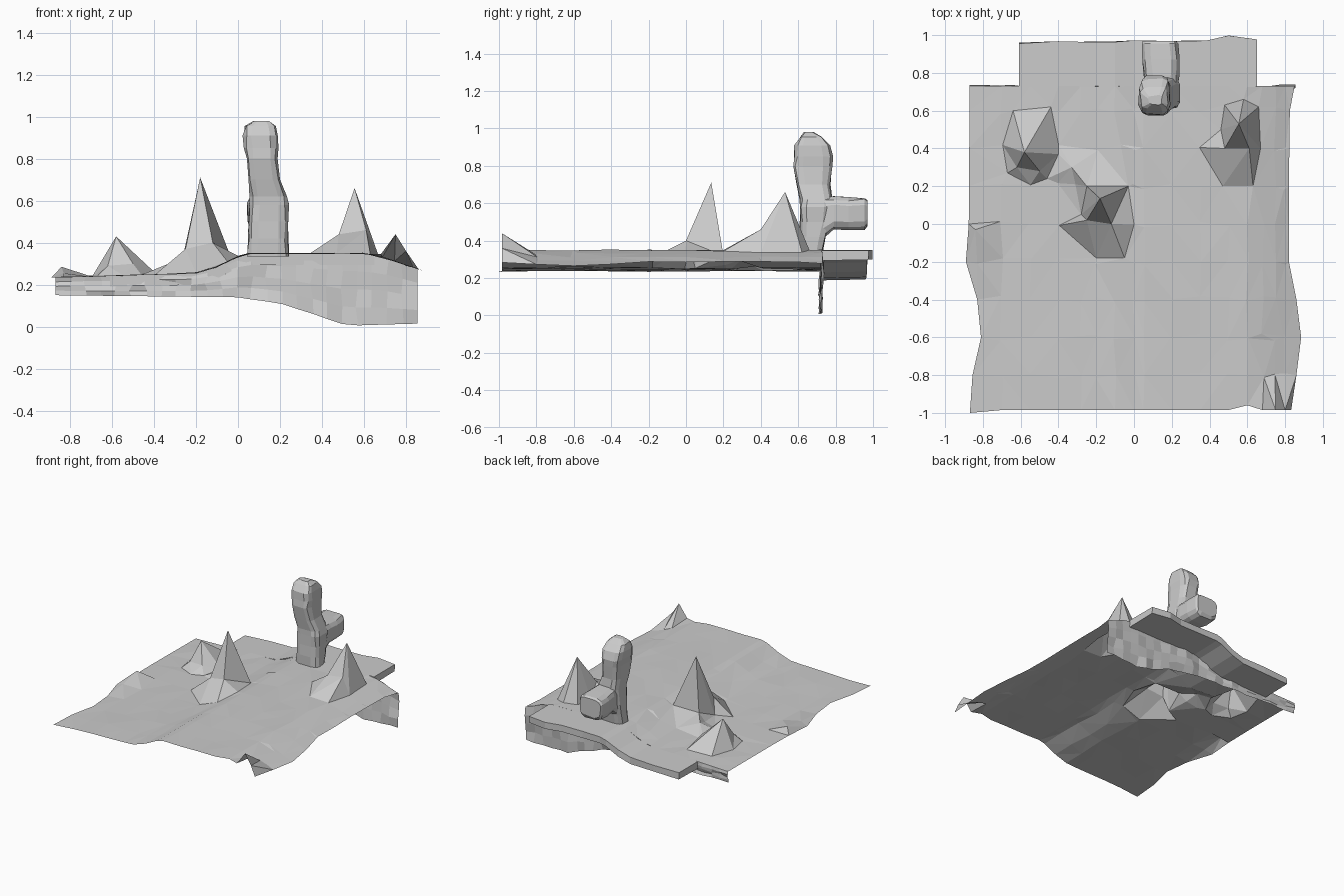
import bpy, math, random
from mathutils import Vector
from mathutils.geometry import delaunay_2d_cdt

if "Cube" in bpy.data.objects:
    bpy.data.objects.remove(bpy.data.objects["Cube"])

random.seed(4)


def jit(a):
    return random.uniform(-a, a)


def lerp(table, v):
    """Piecewise linear lookup in a list of (key, value)."""
    if v <= table[0][0]:
        return table[0][1]
    for (a, p), (b, q) in zip(table, table[1:]):
        if v <= b:
            return p + (q - p) * (v - a) / (b - a)
    return table[-1][1]


def make(name, verts, faces):
    me = bpy.data.meshes.new(name)
    me.from_pydata(verts, [], faces)
    me.update()
    ob = bpy.data.objects.new(name, me)
    bpy.context.collection.objects.link(ob)
    return ob


def loft(name, rings, cap=True):
    """Join closed rings of equal size, optionally closing both ends."""
    n = len(rings[0])
    verts = [p for r in rings for p in r]
    faces = [(i * n + j, i * n + (j + 1) % n, (i + 1) * n + (j + 1) % n, (i + 1) * n + j)
             for i in range(len(rings) - 1) for j in range(n)]
    if cap:
        faces += [tuple(reversed(range(n))), tuple(range(len(verts) - n, len(verts)))]
    return make(name, verts, faces)


def block_ring(a0, a1, b0, b1, place, n=12, rough=0.005):
    """Rounded-square ring spanning a0..a1 by b0..b1, mapped to 3D by place."""
    ring = []
    for k in range(n):
        t = 2 * math.pi * (k + 0.5) / n
        c, s = math.cos(t), math.sin(t)
        c, s = (math.copysign(abs(w) ** 0.5, w) for w in (c, s))
        a = (a0 + a1) / 2 + c * (a1 - a0) / 2
        b = (b0 + b1) / 2 + s * (b1 - b0) / 2
        ring.append(place(a + jit(rough), b + jit(rough)))
    return ring


# Terrain cross-section and edge outlines
GROUND = [(-.87, .235), (-.6, .243), (-.2, .255), (-.1, .285), (0, .335), (.05, .348),
          (.6, .35), (.7, .33), (.85, .275), (.9, .265)]
LEFT = [(-1, -.87), (-.8, -.855), (-.6, -.81), (-.4, -.83), (-.2, -.89), (0, -.875), (.73, -.87)]
RIGHT = [(-1, .83), (-.8, .86), (-.6, .885), (-.4, .86), (-.2, .82), (.2, .82), (.6, .825), (.73, .85)]


def ground(x):
    return lerp(GROUND, x)


# Peaks: apex, inner steep ring, outer foot (z None follows the ground)
PEAKS = [
    [(-.58, .38, .43), (-.62, .3, .29), (-.5, .28, .30), (-.46, .24, None), (-.44, .62, None),
     (-.64, .6, None), (-.67, .27, None)],
    [(-.18, .135, .71), (-.25, .02, .37), (-.12, .0, .40), (-.05, -.18, None), (-.2, -.18, None),
     (-.28, .05, None), (-.25, .2, .32), (-.19, .39, None), (-.07, .42, None), (-.03, .2, None)],
    [(.555, .53, .66), (.48, .4, .44), (.61, .4, .46), (.47, .2, None), (.63, .2, None),
     (.67, .4, None), (.66, .62, None), (.58, .66, None), (.48, .63, None), (.46, .5, None)],
]

# Terrain sheet
cols = [-.87, -.7, -.55, -.4, -.28, -.2, -.1, 0, .05, .2, .35, .5, .6, .68, .75, .8, .85]
rows = [-.985, -.8, -.6, -.4, -.2, 0, .2, .4, .6, .73]
pts, idx = [], {}
for j, y in enumerate(rows):
    for i, x in enumerate(cols):
        px, py = x, y
        if i == 0:
            px = lerp(LEFT, y)
        elif i == len(cols) - 1:
            px = lerp(RIGHT, y)
        elif 0 < j < len(rows) - 1:
            px, py = x + jit(.008), y + jit(.02)
        inside = any(min(p[0] for p in pk) - .02 < px < max(p[0] for p in pk) + .02 and
                     min(p[1] for p in pk) - .02 < py < max(p[1] for p in pk) + .02 for pk in PEAKS)
        if inside:
            continue
        pz = ground(px) + jit(.003)
        if j == 0:
            py = {0: -1.0, 12: -.96}.get(i, y)
            pz = {13: .345, 14: .44, 15: .36}.get(i, pz)
        idx[i, j] = len(pts)
        pts.append((px, py, pz))
n_c, n_r = len(cols) - 1, len(rows) - 1
loop = [idx[i, 0] for i in range(n_c)] + [idx[n_c, j] for j in range(n_r)] + \
       [idx[i, n_r] for i in range(n_c, 0, -1)] + [idx[0, j] for j in range(n_r, 0, -1)]
for pk in PEAKS:
    pts += [(x, y, ground(x) if z is None else z) for x, y, z in pk]
# small rises: left rim and the saddle between two peaks
pts += [(-.84, -.03, .285), (-.83, -.21, .255), (-.33, .3, .30), (-.4, .37, .262), (-.31, .21, .27)]
out = delaunay_2d_cdt([Vector(p[:2]) for p in pts],
                      list(zip(loop, loop[1:] + loop[:1])), [], 1, 1e-5)
make("terrain_sheet",
     [(v.x, v.y, pts[o[0]][2] if o else ground(v.x)) for v, o in zip(out[0], out[3])],
     [tuple(f) for f in out[2]])

# Back ledge: thick slab following the terrain height
BACK = [(-.61, .96), (.1, .97), (.38, .97), (.5, .998), (.65, .975)]
rings = []
for x in (-.61, -.4, -.2, -.1, 0, .05, .2, .38, .5, .65):
    z, yb = (ground(x) if x < .6 else .348), lerp(BACK, x)
    rings.append([(x, .725, z), (x, .725, z - .055), (x, yb, z - .05), (x, yb + jit(.005), z)])
loft("back_ledge", rings)

# Hanging wall under the back edge of the sheet
BOTTOM = [(-.87, .15), (0, .14), (.2, .11), (.4, .045), (.52, .005), (.86, .015)]
nx, nz = 24, 4
verts, faces = [], []
for i in range(nx + 1):
    x = -.87 + 1.725 * i / nx
    for k in range(nz + 1):
        t = k / nz
        z = ground(x) * (1 - t) + lerp(BOTTOM, x) * t
        mid = 0 if k == 0 else 1
        verts.append((x + (jit(.008) if 0 < i < nx else 0), .73 - .012 * t + mid * jit(.013), z))
for i in range(nx):
    for k in range(nz):
        a = i * (nz + 1) + k
        faces.append((a, a + nz + 1, a + nz + 2, a + 1))
make("hanging_wall", verts, faces)

# Rock pillar: (z, x0, x1, y0, y1)
PILLAR = [(.335, .045, .24, .61, .73), (.42, .05, .24, .61, .75), (.5, .05, .24, .61, .77),
          (.58, .055, .24, .605, .78), (.62, .055, .23, .61, .78), (.7, .05, .2, .59, .77),
          (.8, .04, .19, .57, .78), (.85, .03, .19, .575, .785), (.91, .025, .19, .58, .77),
          (.955, .035, .18, .61, .73), (.98, .075, .15, .63, .68)]
loft("rock_pillar", [block_ring(x0, x1, y0, y1, lambda a, b, z=z: (a, b, z))
                     for z, x0, x1, y0, y1 in PILLAR])

# Rear arm of the pillar: (y, x0, x1, z0, z1)
ARM = [(.97, .05, .225, .48, .62), (.955, .04, .235, .46, .632), (.87, .045, .24, .455, .63),
       (.79, .05, .24, .46, .635), (.72, .06, .235, .4, .64)]
loft("rear_arm", [block_ring(x0, x1, z0, z1, lambda a, b, y=y: (a, y, b))
                  for y, x0, x1, z0, z1 in ARM])
